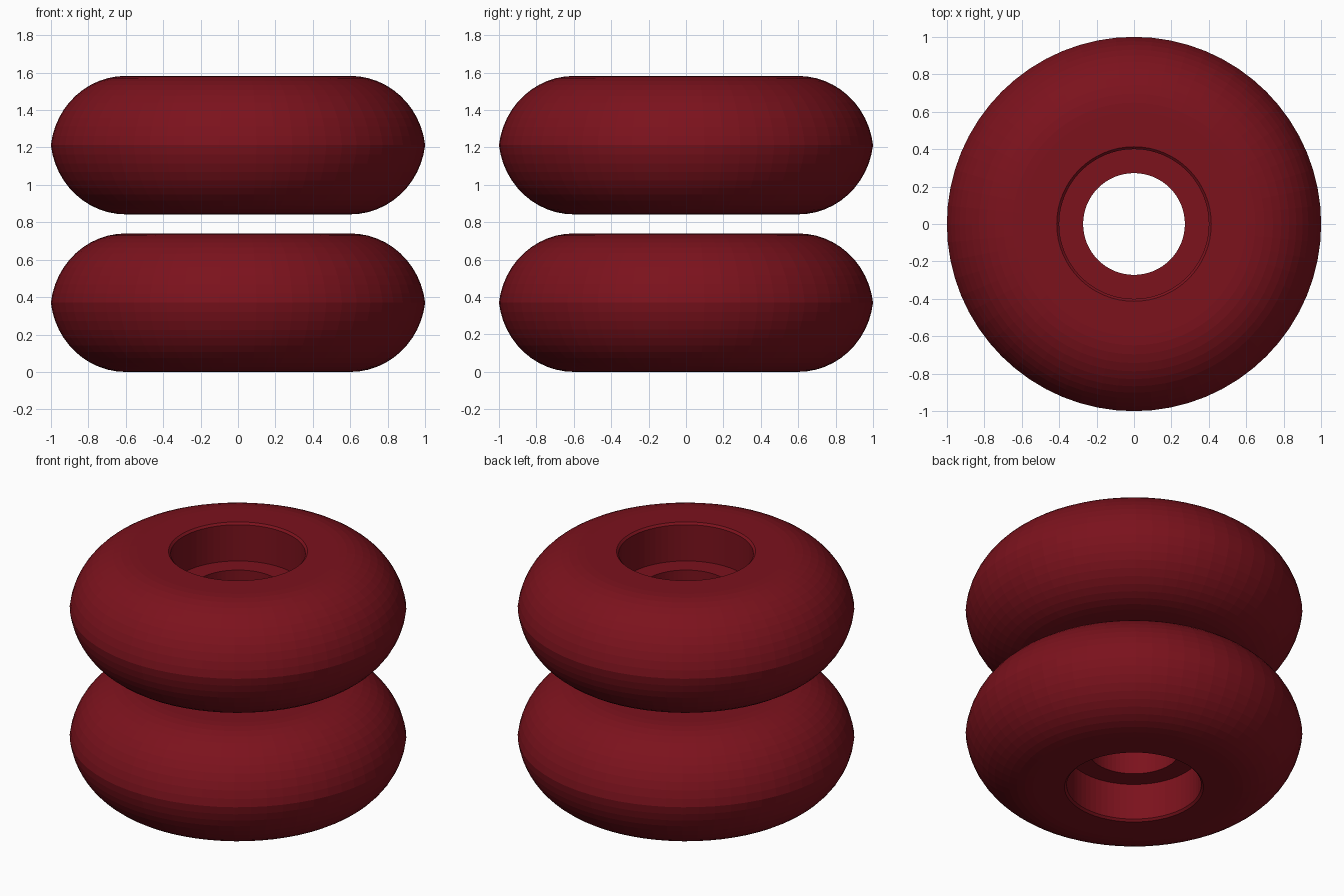
import bpy, bmesh
from math import sin, cos, pi, radians

if "Cube" in bpy.data.objects:
    bpy.data.objects.remove(bpy.data.objects["Cube"])

SEGMENTS = 64
HALF = 0.37          # half width of a wheel

red = bpy.data.materials.new("dark_red")
red.diffuse_color = (0.2, 0.006, 0.012, 1)
red.use_nodes = True
red.node_tree.nodes["Principled BSDF"].inputs["Base Color"].default_value = red.diffuse_color


def half_profile():
    """Upper half of the section, from the outer tread to the bore."""
    pts = []
    # rounded tread with a faint ridge on the centre line
    a0 = math_start = 0.1193
    steps = 12
    for i in range(steps + 1):
        a = a0 + (pi / 2 - a0) * i / steps
        pts.append((0.60 + 0.4029 * cos(a), -0.05 + 0.42 * sin(a)))
    # flat side, chamfered lip, bearing seat, inner ledge
    pts += [(0.47, HALF), (0.413, HALF), (0.40, HALF - 0.013),
            (0.40, 0.12), (0.272, 0.12)]
    return pts


def lathe(name, profile, z):
    """Revolve a closed (radius, height) profile around the z axis."""
    bm = bmesh.new()
    rings = []
    for s in range(SEGMENTS):
        a = 2 * pi * s / SEGMENTS
        rings.append([bm.verts.new((r * cos(a), r * sin(a), h)) for r, h in profile])
    n = len(profile)
    for s in range(SEGMENTS):
        p, q = rings[s], rings[(s + 1) % SEGMENTS]
        for i in range(n):
            j = (i + 1) % n
            bm.faces.new((p[i], q[i], q[j], p[j]))
    bmesh.ops.recalc_face_normals(bm, faces=bm.faces)
    mesh = bpy.data.meshes.new(name)
    bm.to_mesh(mesh)
    bm.free()
    mesh.materials.append(red)
    obj = bpy.data.objects.new(name, mesh)
    obj.location.z = z
    bpy.context.collection.objects.link(obj)
    return obj


# full section: the upper half plus its mirror image
top = half_profile()
section = top + [(r, -h) for r, h in reversed(top[1:])]

# two identical wheels, one above the other
for name, z in (("lower_wheel", HALF), ("upper_wheel", HALF + 0.842)):
    lathe(name, section, z)
